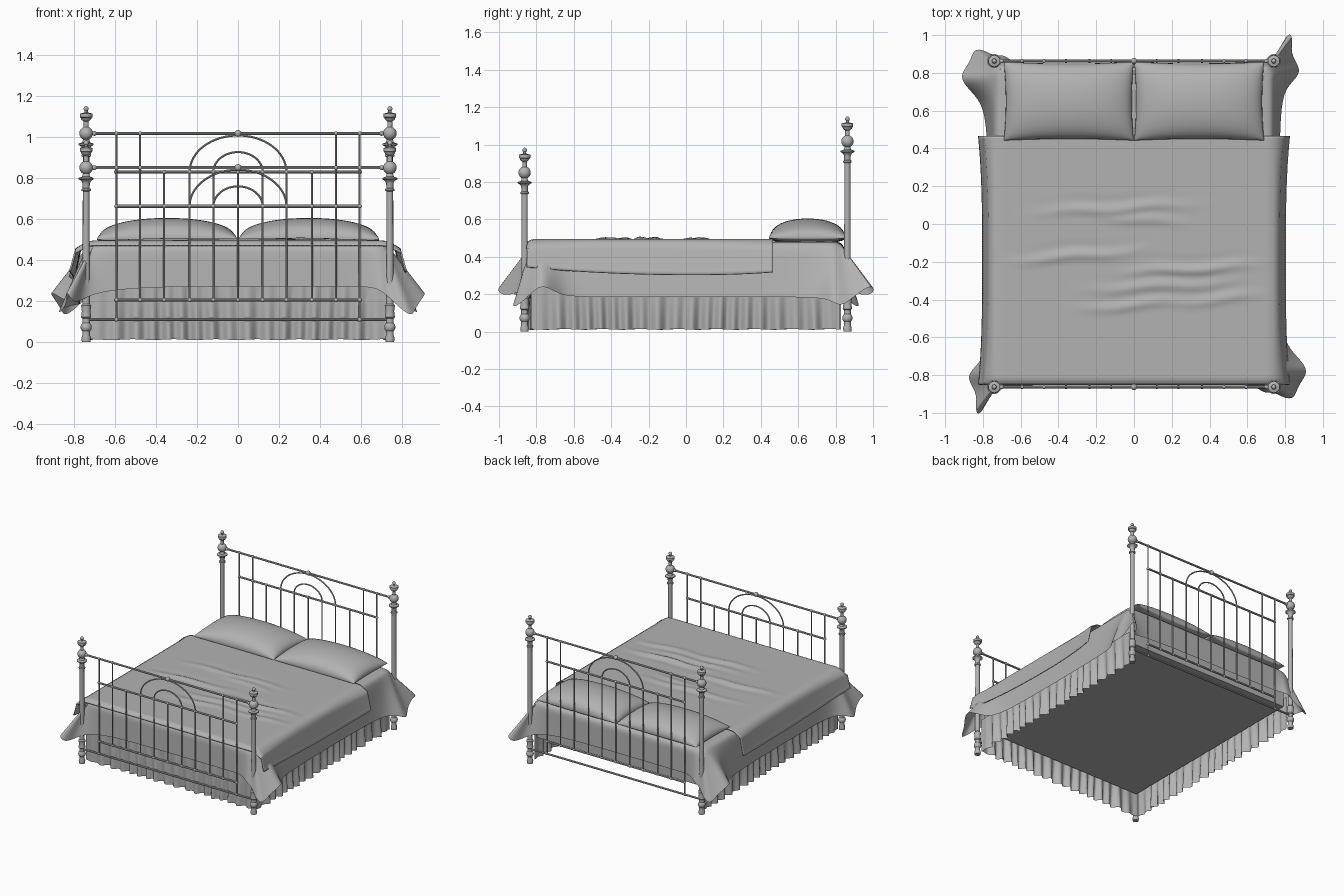
import bpy, bmesh, math
from mathutils import Vector

if "Cube" in bpy.data.objects:
    bpy.data.objects.remove(bpy.data.objects["Cube"])

grey = bpy.data.materials.new("mid_grey")
grey.diffuse_color = (0.45, 0.45, 0.45, 1)
grey.use_nodes = True
grey.node_tree.nodes["Principled BSDF"].inputs["Base Color"].default_value = grey.diffuse_color


def finish(name, bm, angle=40, subsurf=0, thick=0):
    bmesh.ops.recalc_face_normals(bm, faces=bm.faces)
    me = bpy.data.meshes.new(name)
    bm.to_mesh(me)
    bm.free()
    me.materials.append(grey)
    ob = bpy.data.objects.new(name, me)
    bpy.context.collection.objects.link(ob)
    if thick:
        m = ob.modifiers.new("thickness", 'SOLIDIFY')
        m.thickness, m.offset = thick, 0
    if subsurf:
        m = ob.modifiers.new("smooth", 'SUBSURF')
        m.levels = m.render_levels = subsurf
    bpy.ops.object.select_all(action='DESELECT')
    ob.select_set(True)
    bpy.context.view_layer.objects.active = ob
    bpy.ops.object.shade_smooth_by_angle(angle=math.radians(angle))
    return ob


def skin(bm, rings, closed=True):
    """Join rows of points with quads; closed joins each row end to start."""
    rows = [[bm.verts.new(p) for p in r] for r in rings]
    for a, b in zip(rows, rows[1:]):
        n = len(a)
        for i in range(n if closed else n - 1):
            j = (i + 1) % n
            bm.faces.new((a[i], a[j], b[j], b[i]))
    return rows


def tube(bm, pts, r, y, n=8):
    """Rod along (x, z) points in the plane of a bed end."""
    pts = [Vector((x, y, z)) for x, z in pts]
    Y, rings = Vector((0, 1, 0)), []
    for i, p in enumerate(pts):
        t = (pts[min(i + 1, len(pts) - 1)] - pts[max(i - 1, 0)]).normalized()
        s = t.cross(Y)
        rings.append([p + r * (math.cos(k * math.tau / n) * Y + math.sin(k * math.tau / n) * s)
                      for k in range(n)])
    rows = skin(bm, rings)
    bm.faces.new(rows[0])
    bm.faces.new(rows[-1])


def ball(bm, x, y, z, r):
    g = bmesh.ops.create_uvsphere(bm, u_segments=12, v_segments=8, radius=r)
    bmesh.ops.translate(bm, verts=g['verts'], vec=(x, y, z))


def arc_profile(z, r, lo=-70, hi=70, n=8):
    return [(r * math.cos(math.radians(lo + (hi - lo) * i / n)),
             z + r * math.sin(math.radians(lo + (hi - lo) * i / n))) for i in range(n + 1)]


# Bed ends: rails, spindles, arches and turned posts
X = 0.74
for name, y, top in (("headboard", 0.863, 1.017), ("footboard", -0.863, 0.85)):
    bm = bmesh.new()
    mid = top - 0.188
    for z, w in ((top, X), (mid, 0.593), (0.205, 0.593), (0.11, X)):
        tube(bm, [(-w, z), (w, z)], 0.0075, y)
    for x, hi, lo in ((0.593, top, 0.11), (0.477, top, 0.205), (0.36, mid, 0.205),
                      (0.236, mid, 0.205), (0.12, mid, 0.205), (0, mid, 0.205)):
        for s in ((-1, 1) if x else (1,)):
            tube(bm, [(s * x, hi), (s * x, lo)], 0.005, y)
            for z in {hi, lo, 0.205, mid}:
                ball(bm, s * x, y, z, 0.0105)
    for s in (-1, 1):
        ball(bm, s * 0.7, y, top, 0.012)
    ball(bm, 0, y, top, 0.017)
    for w, h in ((0.236, 0.178), (0.12, 0.097)):
        tube(bm, [(w * math.cos(math.pi * i / 32), mid + h * math.sin(math.pi * i / 32))
                  for i in range(33)], 0.005, y)
    finish(name + "_rails", bm)

    foot = [(0, 0), (0.021, 0), (0.023, 0.02), (0.018, 0.035), (0.018, 0.045)]
    foot += arc_profile(0.073, 0.027, -48, 48)
    foot += [(0.018, 0.105), (0.018, 0.115), (0.025, 0.122), (0.021, 0.15), (0.025, 0.178),
             (0.018, 0.186)]
    head = [(0.016, -0.115), (0.023, -0.112), (0.023, -0.104), (0.017, -0.1), (0.018, -0.075),
            (0.023, -0.065), (0.037, -0.056), (0.037, -0.05), (0.02, -0.044), (0.017, -0.036)]
    head += arc_profile(0, 0.033, -62, 68)
    head += [(0.012, 0.042), (0.012, 0.058), (0.018, 0.063), (0.024, 0.068), (0.026, 0.076),
             (0.031, 0.079), (0.031, 0.096), (0.02, 0.099), (0.008, 0.102), (0.008, 0.108)]
    head += arc_profile(0.12, 0.0125, -52, 60) + [(0, 0.135)]
    prof = foot + [(r, z + top) for r, z in head]
    for s, side in ((-1, "left"), (1, "right")):
        bm = bmesh.new()
        n = 20
        skin(bm, [[(s * X + r * math.cos(k * math.tau / n), y + r * math.sin(k * math.tau / n), z)
                   for k in range(n)] for r, z in prof])
        bmesh.ops.remove_doubles(bm, verts=bm.verts, dist=1e-5)
        finish(f"{name}_post_{side}", bm)

# Mattress and base block under the bedding
bm = bmesh.new()
bmesh.ops.create_cube(bm, size=1)
for v in bm.verts:
    v.co = (v.co.x * 1.42, v.co.y * 1.64, 0.33 + v.co.z * 0.28)
finish("mattress", bm)

# Pleated valance on front and both sides
path = []
for a, b in (((-0.732, 0.83), (-0.732, -0.828)), ((-0.732, -0.828), (0.732, -0.828)),
             ((0.732, -0.828), (0.732, 0.83))):
    a, b = Vector(a), Vector(b)
    t = (b - a).normalized()
    n = int((b - a).length / 0.0085)
    for i in range(n):
        f = i / n
        path.append((a.lerp(b, f), Vector((t.y, -t.x)), min(1, 12 * f, 12 * (1 - f))))
rows = []
for k in range(6):
    f = k / 5
    row = []
    for i, (p, nrm, e) in enumerate(path):
        d = 0.0085 * i
        w = math.sin(d * 78 + 1.6 * math.sin(d * 9) + 0.8 * f * math.sin(d * 5))
        w += 0.4 * math.sin(d * 37)
        q = p + nrm * (w * e * (0.004 + 0.013 * f) - 0.001)
        row.append((q.x, q.y, 0.275 - f * 0.263 + 0.002 * math.sin(d * 31) * f))
    rows.append(row)
bm = bmesh.new()
skin(bm, rows, closed=False)
finish("valance", bm, 80)

# Draped sheet: half the hem listed, the other half is turned 180 degrees
half = [(0, -.85, .27), (.3, -.85, .27), (.52, -.85, .27), (.64, -.853, .27),
        (.69, -.9, .255), (.735, -.885, .22), (.79, -.92, .165), (.85, -.93, .12),
        (.865, -.86, .17), (.915, -.80, .235), (.91, -.75, .245), (.84, -.68, .2),
        (.785, -.6, .185), (.77, -.3, .185), (.77, 0, .185), (.77, .3, .185), (.775, .6, .185),
        (.80, .72, .18), (.87, .78, .165), (.88, .83, .13), (.825, .90, .19),
        (.845, 1.005, .265), (.805, 1.01, .19), (.77, .90, .2), (.68, .855, .25), (.4, .85, .27)]
hem = [Vector(p) for p in half] + [Vector((-x, -y, z)) for x, y, z in half]


def edge(p, hx, hy, r):
    """Nearest point on a rounded rectangle."""
    c = Vector((max(-hx + r, min(hx - r, p.x)), max(-hy + r, min(hy - r, p.y))))
    d = (Vector((p.x, p.y)) - c).normalized()
    return c + d * r


rings = []
for hx, hy, z in ((.5, .6, .482), (.68, .79, .482), (.722, .828, .478), (.742, .846, .455)):
    rings.append([(*edge(p, hx, hy, 0.06), z) for p in hem])
for s in (0.25, 0.5, 0.75, 0.98, 1):
    rings.append([Vector((*edge(p, .742, .846, .06), .455)).lerp(p, s) for p in hem])
bm = bmesh.new()
rows = skin(bm, rings)
bm.faces.new(rows[0])
finish("draped_sheet", bm, 60, subsurf=2)

# Blanket: cross-section over the width, carried along the length, with wrinkles
ridges = ((-.1, .08, .55, .05, .011), (.05, .02, .3, -.06, .008), (-.3, -.17, .45, .08, .012),
          (.3, -.24, .45, .05, .014), (.15, -.33, .5, .05, .010), (.0, -.43, .4, .08, .010),
          (.45, -.40, .3, .1, .009))


def wrinkle(x, y):
    h = 0
    for cx, cy, w, slope, a in ridges:
        u = (x - cx) / w
        v = (y - cy - slope * (x - cx) - 0.008 * math.sin(x * 14)) / 0.025
        if abs(u) < 1:
            h += a * (1 - u * u) ** 2 * (math.exp(-v * v) - 0.25 * math.exp(-(v - 2) ** 2))
    return h


rows = []
NX, NY = 60, 100
for j in range(NY + 1):
    y = -0.851 + 1.316 * j / NY
    f = j / NY
    flare = 0.022 * abs(2 * f - 1) ** 3
    zb = 0.30 + 0.045 * (1 - f) ** 3 + 0.018 * f ** 6
    dip = 0.02 * max(0, 1 - j / 3) ** 2
    row = []
    for sx in (-1, 1):
        side = [((.797 + flare - .03 * k / 8) if k else .80 + flare,
                 zb + (0.455 - zb) * k / 8) for k in range(9)]
        side += [(.755, .475), (.735, .487)]
        pts = [(sx * x, y, z - dip * (z > .45)) for x, z in side]
        if sx < 0:
            row += pts
            for i in range(NX + 1):
                x = -0.70 + 1.40 * i / NX
                row.append((x, y, .491 + wrinkle(x, y) - dip))
        else:
            row += pts[::-1]
    rows.append(row)
bm = bmesh.new()
skin(bm, rows, closed=False)
finish("blanket", bm, 60, thick=0.008)

# Pillows
for cx, name in ((-0.345, "left"), (0.345, "right")):
    bm = bmesh.new()
    n, m = 32, 24
    for hgt in (0.105, -0.03):
        rows = []
        for j in range(m + 1):
            v = math.sin(math.pi * (j / m - 0.5))
            row = []
            for i in range(n + 1):
                u = math.sin(math.pi * (i / n - 0.5))
                px = 0.344 * u * (1 - 0.03 * (1 - v * v) * u * u)
                py = 0.208 * v * (1 - 0.04 * (1 - u * u) * v * v)
                b = max(0, (1 - u * u) * (1 - v * v)) ** 0.5
                row.append((cx + px, 0.65 + py, 0.5 + hgt * b ** 0.85))
            rows.append(row)
        skin(bm, rows, closed=False)
    bmesh.ops.remove_doubles(bm, verts=bm.verts, dist=1e-5)
    finish("pillow_" + name, bm, 50)
